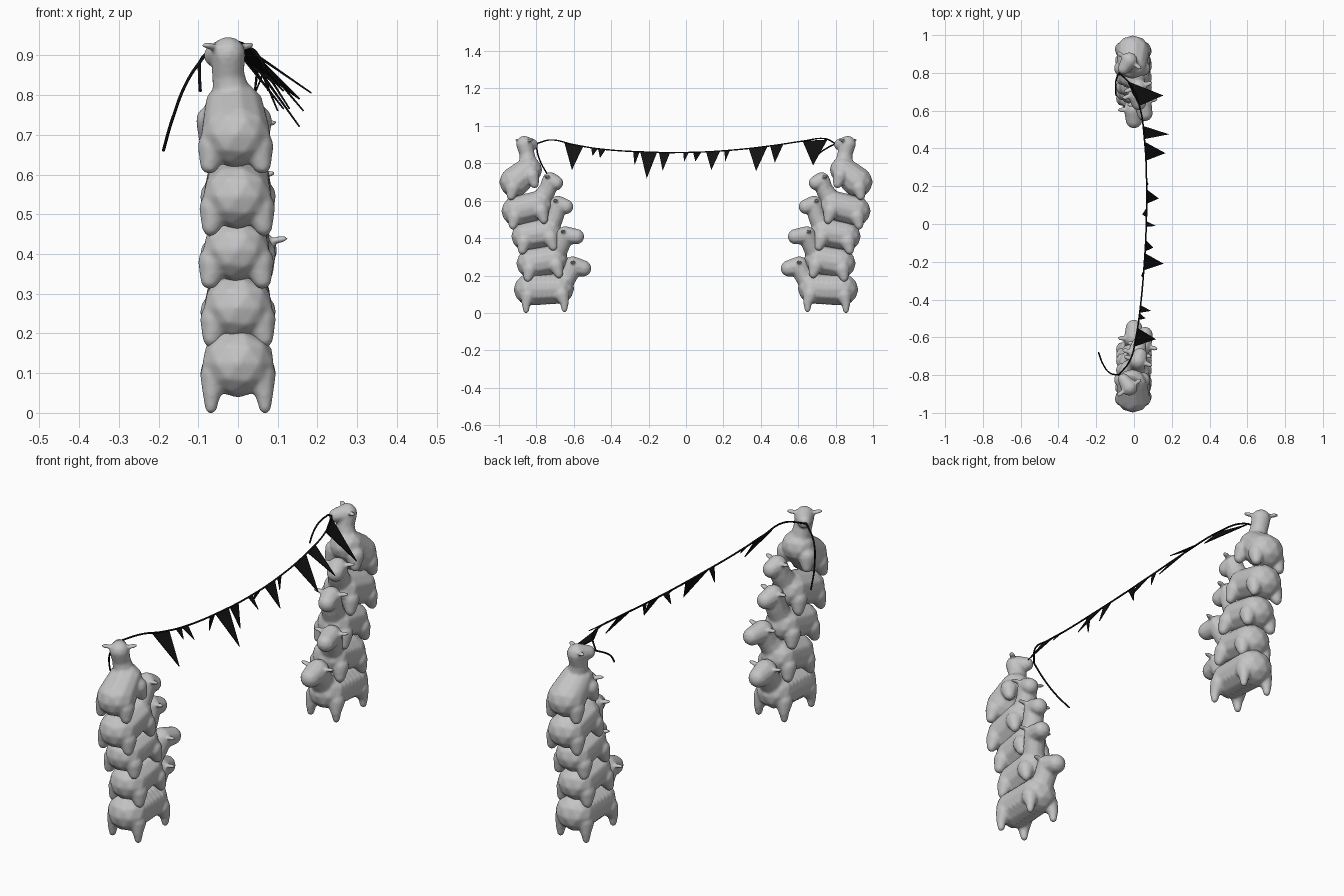
import bpy, bmesh
from mathutils import Vector, Matrix

old = bpy.data.objects.get("Cube")
if old:
    bpy.data.objects.remove(old)


def material(name, rgb):
    m = bpy.data.materials.new(name)
    m.use_nodes = True
    m.diffuse_color = (*rgb, 1)
    m.node_tree.nodes["Principled BSDF"].inputs["Base Color"].default_value = (*rgb, 1)
    return m


GREY = material("soft_grey", (0.55, 0.55, 0.55))
BLACK = material("black", (0.006, 0.006, 0.006))


def add_object(name, data, mat):
    ob = bpy.data.objects.new(name, data)
    bpy.context.scene.collection.objects.link(ob)
    data.materials.append(mat)
    return ob


def limb(bm, pts, widen=1.0, steps=6):
    """Row of balls with blended radii along a path of (x, y, z, r)."""
    for a, b in zip(pts, pts[1:]):
        for i in range(steps + 1):
            x, y, z, r = Vector(a).lerp(Vector(b), i / steps)
            mat = Matrix.Translation((x, y, z)) @ Matrix.Diagonal((r * widen, r, r, 1))
            bmesh.ops.create_icosphere(bm, subdivisions=2, radius=1, matrix=mat)


def ear(bm, root, direction, length):
    rot = direction.to_track_quat('X', 'Z').to_matrix().to_4x4()
    mat = (Matrix.Translation(root + direction * length * 0.5) @ rot
           @ Matrix.Diagonal((length * 0.65, 0.014, 0.009, 1)))
    bmesh.ops.create_icosphere(bm, subdivisions=2, radius=1, matrix=mat)


def animal(name, rump, chest, neck, head, muzzle, foot_drop):
    """Body, neck, head, ears and four stubby legs fused into one smooth skin."""
    bm = bmesh.new()
    limb(bm, [rump, chest], widen=1.08)
    limb(bm, [chest[:3] + (chest[3] * 0.75,), neck, head])
    limb(bm, [head, muzzle])
    # legs
    for part, back in ((rump, -0.02), (chest, 0.03)):
        x, y, z, r = part
        for s in (-1, 1):
            limb(bm, [(x + s * 0.055, y + back * 0.5, z - 0.03, 0.042),
                      (x + s * 0.066, y + back, z - 0.075, 0.024),
                      (x + s * 0.068, y + back, z - foot_drop + 0.014, 0.016)])
    # ears
    facing = Vector(muzzle[:3]) - Vector(head[:3])
    facing.z = 0
    side = facing.normalized().cross(Vector((0, 0, 1)))
    for s in (-1, 1):
        out = (side * s + Vector((0, 0, 0.15))).normalized()
        ear(bm, Vector(head[:3]) + out * head[3] * 0.75 + Vector((0, 0, 0.012)), out, 0.042)
    me = bpy.data.meshes.new(name)
    bm.to_mesh(me)
    bm.free()
    ob = add_object(name, me, GREY)
    remesh = ob.modifiers.new("fuse", 'REMESH')
    remesh.mode = 'VOXEL'
    remesh.voxel_size = 0.006
    remesh.use_smooth_shade = True
    smooth = ob.modifiers.new("soften", 'SMOOTH')
    smooth.factor = 0.5
    smooth.iterations = 5
    # matching stack on the opposite side
    mirror = ob.modifiers.new("opposite_stack", 'MIRROR')
    mirror.use_axis = (False, True, False)
    mirror.use_mirror_merge = False


# stacked animals, bottom to top
animal("bottom_animal", (0, -.835, .125, .087), (0, -.68, .13, .083),
       (0, -.63, .2, .052), (.0, -.605, .25, .054), (0, -.55, .238, .045), .125)
animal("second_animal", (0, -.825, .265, .083), (0, -.71, .285, .08),
       (.03, -.67, .36, .05), (.045, -.645, .415, .05), (.058, -.585, .408, .042), .10)
animal("third_animal", (-.005, -.855, .41, .08), (0, -.74, .43, .078),
       (.01, -.70, .52, .05), (.015, -.685, .58, .048), (.025, -.642, .568, .041), .09)
animal("fourth_animal", (-.002, -.905, .545, .083), (0, -.79, .575, .08),
       (.015, -.74, .66, .048), (.022, -.725, .708, .046), (.032, -.695, .695, .04), .10)
animal("top_animal", (-.006, -.915, .70, .084), (-.01, -.84, .765, .072),
       (-.025, -.85, .85, .042), (-.025, -.865, .903, .045), (-.055, -.822, .9, .032), .09)

# rope held in the two top mouths, with loose ends
ROPE = [Vector(p) for p in (
    (-.08, -.80, .905), (-.02, -.72, .925), (.01, -.6, .9), (.03, -.47, .878),
    (.055, -.2, .86), (.065, 0, .858), (.067, .2, .867), (.055, .45, .893),
    (.03, .62, .918), (-.02, .74, .932), (-.08, .80, .905))]
TAILS = [[(-.08, -.80, .905), (-.125, -.79, .84), (-.165, -.74, .74), (-.188, -.68, .66)],
         [(-.08, .80, .905), (-.095, .76, .885), (-.097, .71, .85), (-.095, .68, .81)]]


def cord(name, pts):
    cu = bpy.data.curves.new(name, 'CURVE')
    cu.dimensions = '3D'
    cu.bevel_depth = 0.004
    cu.bevel_resolution = 1
    cu.use_fill_caps = True
    sp = cu.splines.new('BEZIER')
    sp.bezier_points.add(len(pts) - 1)
    for bp, p in zip(sp.bezier_points, pts):
        bp.co = p
        bp.handle_left_type = bp.handle_right_type = 'AUTO'
    add_object(name, cu, BLACK)


cord("rope", ROPE)
for label, pts in zip(("front_rope_end", "back_rope_end"), TAILS):
    cord(label, pts)


def rope_at(y):
    for a, b in zip(ROPE, ROPE[1:]):
        if a.y <= y <= b.y:
            return a.lerp(b, (y - a.y) / (b.y - a.y))
    return ROPE[-1]


# pennants: position along rope, width, tip x, tip z
FLAGS = [(-.6, .10, .115, .765), (-.49, .035, .06, .84), (-.45, .04, .09, .83),
         (-.265, .035, .04, .79), (-.2, .09, .155, .72), (-.115, .06, .1, .76),
         (0, .03, .115, .81), (.06, .045, .045, .81), (.145, .075, .13, .765),
         (.22, .03, .075, .81), (.385, .1, .165, .76), (.485, .07, .185, .805),
         (.69, .13, .155, .79)]
for i, (y, w, tx, tz) in enumerate(FLAGS):
    bm = bmesh.new()
    corners = (rope_at(y - w / 2), rope_at(y + w / 2), Vector((tx, y - 0.01, tz)))
    bm.faces.new([bm.verts.new(c) for c in corners])
    me = bpy.data.meshes.new("pennant")
    bm.to_mesh(me)
    bm.free()
    ob = add_object(f"pennant_{i + 1}", me, BLACK)
    solid = ob.modifiers.new("cloth", 'SOLIDIFY')
    solid.thickness = 0.004
    solid.offset = 0
